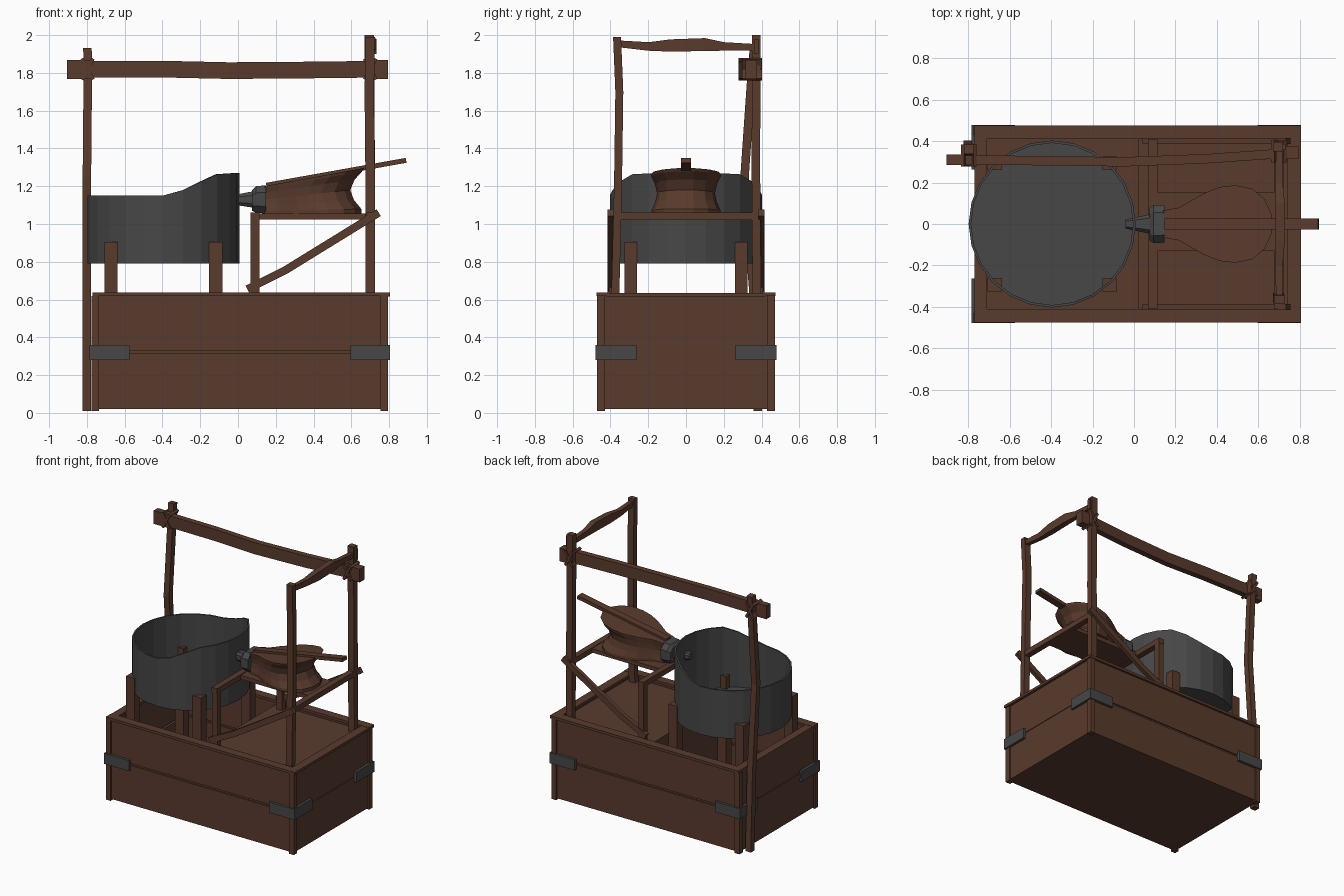
import bpy, bmesh, math
from mathutils import Vector

if "Cube" in bpy.data.objects:
    bpy.data.objects.remove(bpy.data.objects["Cube"])

def material(name, rgb):
    m = bpy.data.materials.new(name)
    m.diffuse_color = (*rgb, 1)
    m.use_nodes = True
    m.node_tree.nodes["Principled BSDF"].inputs["Base Color"].default_value = m.diffuse_color
    return m

WOOD = material("brown wood", (0.10, 0.043, 0.026))
IRON = material("dark iron", (0.063, 0.063, 0.063))

def finish(name, bm, mat):
    bmesh.ops.recalc_face_normals(bm, faces=bm.faces)
    me = bpy.data.meshes.new(name)
    bm.to_mesh(me)
    bm.free()
    me.materials.append(mat)
    ob = bpy.data.objects.new(name, me)
    bpy.context.collection.objects.link(ob)
    return ob

def loft(name, rings, mat, cap=True):
    """Skin closed rings of points into a tube."""
    bm = bmesh.new()
    vs = [[bm.verts.new(p) for p in r] for r in rings]
    n = len(vs[0])
    for a, b in zip(vs, vs[1:]):
        for i in range(n):
            j = (i + 1) % n
            bm.faces.new((a[i], a[j], b[j], b[i]))
    if cap:
        bm.faces.new(vs[0])
        bm.faces.new(vs[-1])
    return finish(name, bm, mat)

def box(name, x0, x1, y0, y1, z0, z1, mat=WOOD):
    return loft(name, [[(x0, y0, z), (x1, y0, z), (x1, y1, z), (x0, y1, z)] for z in (z0, z1)], mat)

def bar(name, pts, sizes, side, mat=WOOD):
    """Square timber along pts; sizes = (width along side, depth) per point."""
    pts = [Vector(p) for p in pts]
    side = Vector(side)
    rings = []
    for i, p in enumerate(pts):
        t = (pts[min(i + 1, len(pts) - 1)] - pts[max(i - 1, 0)]).normalized()
        up = t.cross(side).normalized()
        w, d = sizes[i] if isinstance(sizes, list) else sizes
        rings.append([p + side * (a * w / 2) + up * (b * d / 2)
                      for a, b in ((-1, -1), (1, -1), (1, 1), (-1, 1))])
    return loft(name, rings, mat)

X, Y = (1, 0, 0), (0, 1, 0)

# crate: bottom, two planks per wall, corner battens, top trim
box("crate_bottom", -0.76, 0.77, -0.44, 0.44, 0.02, 0.06)
for k, (z0, z1) in enumerate(((0.02, 0.315), (0.33, 0.62))):
    for s in (-1, 1):
        ya, yb = sorted((s * 0.42, s * 0.458))
        box(f"long_plank_{k}", -0.75, 0.77, ya, yb, z0, z1)
        xa, xb = sorted((0.01 + s * 0.74, 0.01 + s * 0.775))
        box(f"short_plank_{k}", xa, xb, -0.43, 0.43, z0, z1)
box("front_gap_backing", -0.75, 0.77, -0.45, -0.43, 0.30, 0.34)
box("back_gap_backing", -0.75, 0.77, 0.43, 0.45, 0.30, 0.34)
for sx in (-1, 1):
    xe = 0.01 + sx * 0.77
    box("side_gap_backing", xe - 0.01, xe, -0.43, 0.43, 0.30, 0.34)
    for sy in (-1, 1):
        cx, cy = 0.01 + sx * 0.765, sy * 0.45
        box("corner_batten", cx - 0.02, cx + 0.02, cy - 0.02, cy + 0.02, 0.01, 0.62)
        # iron corner bands
        ox, oy = 0.01 + sx * 0.795, sy * 0.478
        xa, xb = sorted((ox, ox - sx * 0.21))
        ya, yb = sorted((oy, oy - sy * 0.025))
        box("iron_band_long", xa, xb, ya, yb, 0.28, 0.36, IRON)
        xa, xb = sorted((ox, ox - sx * 0.025))
        ya, yb = sorted((oy, oy - sy * 0.215))
        box("iron_band_short", xa, xb, ya, yb, 0.28, 0.36, IRON)
for s in (-1, 1):
    ya, yb = sorted((s * 0.41, s * 0.475))
    box("long_trim", -0.77, 0.805, ya, yb, 0.618, 0.638)
box("left_trim", -0.77, -0.71, -0.42, 0.42, 0.617, 0.636)
box("right_trim", 0.74, 0.805, -0.42, 0.42, 0.617, 0.636)
# deck on the right half only, the left half is an open tub
box("deck", 0.02, 0.76, -0.43, 0.43, 0.56, 0.60)
box("divider", 0.02, 0.05, -0.43, 0.43, 0.05, 0.57)

# fire pot: thin drum with a raised wind shield on the right
CX, R, N = -0.395, 0.403, 24

def rim(x):
    pts = [(-2, 1.15), (-0.4, 1.15), (-0.26, 1.187), (-0.13, 1.262), (0.02, 1.272)]
    for (xa, za), (xb, zb) in zip(pts, pts[1:]):
        if x <= xb:
            return za + (zb - za) * (x - xa) / (xb - xa)
    return pts[-1][1]

def pot_ring(r, z):
    ring = []
    for i in range(N):
        a = 2 * math.pi * i / N
        x, y = CX + r * math.cos(a), r * math.sin(a)
        ring.append((x, y, rim(CX + R * math.cos(a)) if z is None else z))
    return ring

loft("fire_pot", [pot_ring(R, 0.79), pot_ring(R, None), pot_ring(R - 0.012, None),
                  pot_ring(R - 0.012, 0.81)], IRON)
# pot legs
for sx in (-1, 1):
    for sy in (-1, 1):
        x, y = CX + sx * 0.277, sy * 0.292
        bar("pot_leg", [(x, y, 0.05), (x, y, 0.905)], (0.07, 0.065), X)

# bellows stand
for s in (-1, 1):
    bar("short_post", [(0.09, s * 0.385, 0.58), (0.09, s * 0.385, 1.06)], (0.045, 0.045), X)
    bar("diagonal_brace", [(0.05, s * 0.4, 0.655), (0.25, s * 0.4, 0.755), (0.745, s * 0.4, 1.06)],
        (0.03, 0.042), Y)
bar("inner_crossbar", [(0.09, -0.41, 1.04), (0.09, 0.41, 1.04)], (0.045, 0.04), X)
bar("outer_crossbar", [(0.70, -0.41, 1.04), (0.70, 0.41, 1.04)], (0.045, 0.04), X)
box("bellows_shelf", 0.10, 0.69, -0.13, 0.155, 1.025, 1.055)

# bellows: pinched bag between a flat and a tilted leaf-shaped board
HALF = [(0.14, 0.065), (0.22, 0.08), (0.33, 0.145), (0.41, 0.178), (0.49, 0.187),
        (0.57, 0.17), (0.63, 0.12), (0.665, 0.045)]

def top_z(x):
    return 1.20 + (x - 0.14) * 0.182

def leaf(scale, t):
    pts = [(x, -w) for x, w in HALF] + [(x, w) for x, w in reversed(HALF)]
    return [(0.14 + (x - 0.14) * (1 - (1 - scale) * 0.75), y * scale,
             1.055 + (top_z(x) - 1.055) * t) for x, y in pts]

loft("bellows", [leaf(0.97, 0), leaf(0.97, 0.1), leaf(0.87, 0.3), leaf(0.82, 0.52),
                 leaf(0.88, 0.75), leaf(0.98, 0.93), leaf(1, 1)], WOOD)
bar("bellows_handle", [(0.15, 0, 1.205), (0.89, 0, 1.337)], (0.055, 0.026), Y)

# iron nozzle and collar
def yz_ring(x, w, z0, z1, c=0.25):
    h = (z1 - z0) * c
    return [(x, -w, z0 + h), (x, -w * 0.6, z0), (x, w * 0.6, z0), (x, w, z0 + h),
            (x, w, z1 - h), (x, w * 0.6, z1), (x, -w * 0.6, z1), (x, -w, z1 - h)]

loft("nozzle", [yz_ring(-0.04, 0.022, 1.105, 1.15), yz_ring(0.09, 0.05, 1.085, 1.175)], IRON)
loft("nozzle_collar", [yz_ring(0.075, 0.08, 1.07, 1.18), yz_ring(0.095, 0.092, 1.06, 1.20),
                       yz_ring(0.148, 0.09, 1.055, 1.205)], IRON)

# tall posts and the crossbar joining them
bar("tall_front_post", [(0.70, -0.375, 0.58), (0.70, -0.36, 1.2), (0.695, -0.353, 1.7),
                        (0.70, -0.365, 1.99)], (0.05, 0.042), X)
bar("tall_back_post", [(0.70, 0.375, 0.58), (0.70, 0.37, 1.3), (0.695, 0.372, 2.0)],
    (0.05, 0.045), X)
bar("top_crossbar", [(0.70, -0.37, 1.955), (0.70, -0.2, 1.94), (0.705, -0.08, 1.945),
                     (0.705, 0.1, 1.95), (0.70, 0.2, 1.94), (0.70, 0.37, 1.935)],
    [(0.03, 0.035), (0.035, 0.045), (0.045, 0.065), (0.045, 0.068), (0.035, 0.045), (0.03, 0.035)], X)
bar("left_post", [(-0.8, 0.38, 0.01), (-0.8, 0.36, 0.6), (-0.8, 0.31, 1.25),
                  (-0.795, 0.348, 1.8), (-0.797, 0.36, 1.93)], (0.045, 0.045), X)

# long beam with heavier ends and lashings
bar("long_beam", [(-0.88, 0.31, 1.82), (-0.4, 0.305, 1.82), (-0.05, 0.30, 1.812),
                  (0.35, 0.315, 1.815), (0.78, 0.345, 1.82)], (0.045, 0.088), Y)
box("beam_left_end", -0.905, -0.775, 0.285, 0.335, 1.768, 1.868)
box("beam_right_end", 0.725, 0.795, 0.315, 0.375, 1.768, 1.868)
for x, y in ((-0.797, 0.33), (0.70, 0.35)):
    for s in (-1, 1):
        bar("lashing", [(x - 0.03, y, 1.82 - s * 0.055), (x + 0.03, y, 1.82 + s * 0.055)],
            (0.105, 0.018), Y)
box("post_peg", 0.715, 0.732, 0.36, 0.385, 1.90, 1.98)
